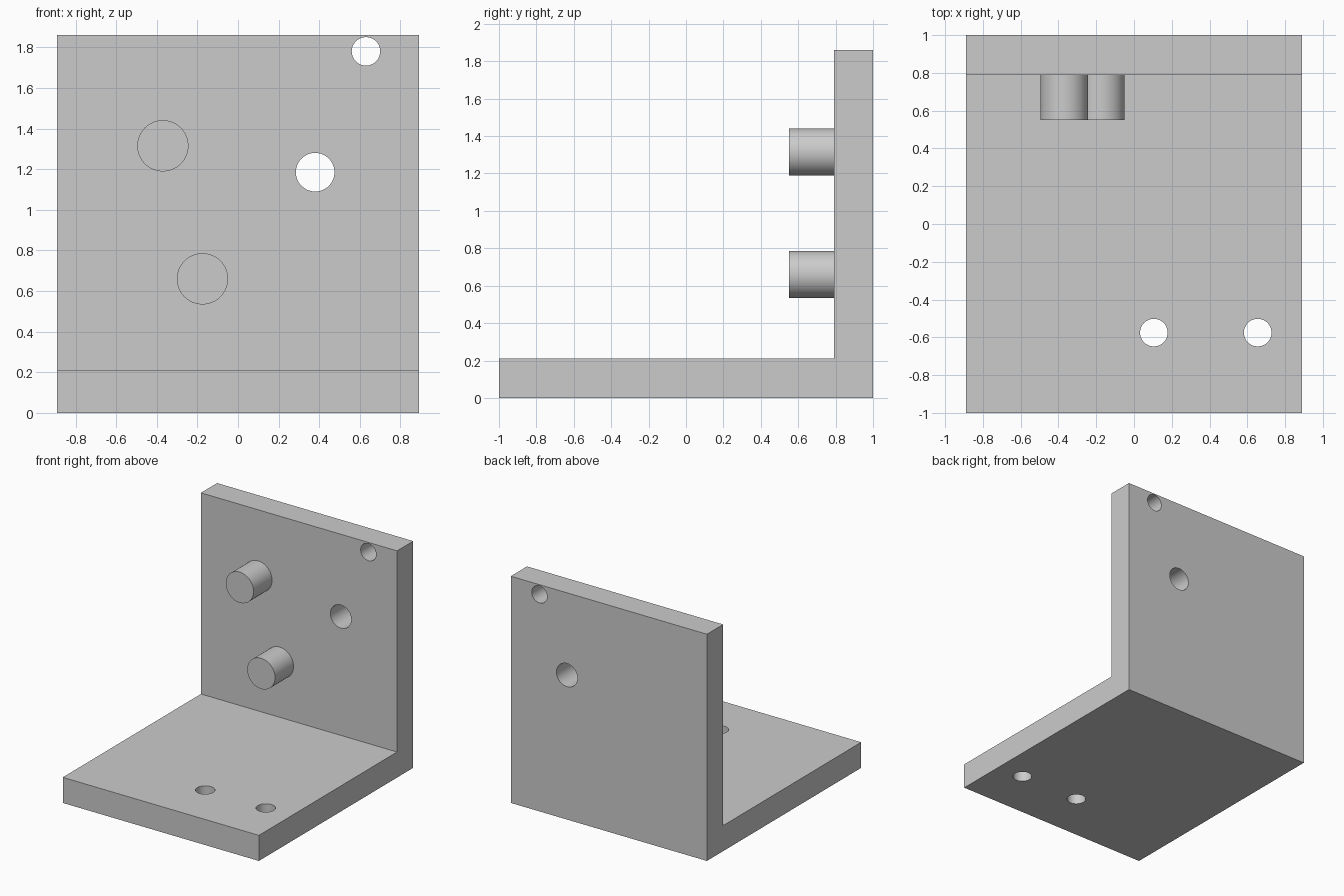
import bpy, bmesh, math
from mathutils import Matrix, Vector

cube = bpy.data.objects.get("Cube")
if cube:
    bpy.data.objects.remove(cube, do_unlink=True)

HALF_W, HEIGHT = 0.89, 1.86
FLOOR_TOP, WALL_FRONT, PEG_FRONT = 0.21, 0.79, 0.55

grey = bpy.data.materials.new("plain grey")
grey.use_nodes = True
colour = (0.6, 0.6, 0.6, 1)
grey.diffuse_color = colour
grey.node_tree.nodes["Principled BSDF"].inputs["Base Color"].default_value = colour


def add_object(name, bm):
    bmesh.ops.recalc_face_normals(bm, faces=bm.faces)
    mesh = bpy.data.meshes.new(name)
    bm.to_mesh(mesh)
    bm.free()
    mesh.materials.append(grey)
    obj = bpy.data.objects.new(name, mesh)
    bpy.context.collection.objects.link(obj)
    return obj


def smooth(obj):
    bpy.ops.object.select_all(action="DESELECT")
    obj.select_set(True)
    bpy.context.view_layer.objects.active = obj
    bpy.ops.object.shade_smooth_by_angle(angle=math.radians(30))


def cylinder(name, radius, start, end):
    """Closed cylinder running between two points."""
    start, end = Vector(start), Vector(end)
    axis = end - start
    turn = axis.to_track_quat("Z", "Y").to_matrix().to_4x4()
    bm = bmesh.new()
    bmesh.ops.create_cone(bm, cap_ends=True, segments=64, radius1=radius,
                          radius2=radius, depth=axis.length,
                          matrix=Matrix.Translation((start + end) / 2) @ turn)
    return add_object(name, bm)


# L-shaped bracket: side profile extruded across the width
bm = bmesh.new()
profile = [(-1, 0), (1, 0), (1, HEIGHT), (WALL_FRONT, HEIGHT),
           (WALL_FRONT, FLOOR_TOP), (-1, FLOOR_TOP)]
side = bm.faces.new([bm.verts.new((-HALF_W, y, z)) for y, z in profile])
swept = bmesh.ops.extrude_face_region(bm, geom=[side])["geom"]
bmesh.ops.translate(bm, vec=(2 * HALF_W, 0, 0),
                    verts=[v for v in swept if isinstance(v, bmesh.types.BMVert)])
bracket = add_object("bracket", bm)

# Drilled holes through the wall and the floor
cutters = [cylinder("wall_hole_cutter", r, (x, 0.7, z), (x, 1.1, z))
           for x, z, r in [(0.63, 1.78, 0.07), (0.38, 1.185, 0.095)]]
cutters += [cylinder("floor_hole_cutter", 0.073, (x, -0.575, -0.1), (x, -0.575, 0.3))
            for x in (0.105, 0.655)]
for cutter in cutters:
    mod = bracket.modifiers.new("hole", "BOOLEAN")
    mod.operation, mod.solver, mod.object = "DIFFERENCE", "EXACT", cutter

# Bake the holes, then drop the cutters
bpy.context.view_layer.update()
drilled = bpy.data.meshes.new_from_object(
    bracket.evaluated_get(bpy.context.evaluated_depsgraph_get()))
bracket.modifiers.clear()
bracket.data = drilled
for cutter in cutters:
    bpy.data.objects.remove(cutter, do_unlink=True)
smooth(bracket)

# Round pegs standing out from the wall
for name, x, z in [("upper_peg", -0.37, 1.315), ("lower_peg", -0.175, 0.66)]:
    smooth(cylinder(name, 0.126, (x, PEG_FRONT, z), (x, WALL_FRONT + 0.01, z)))
